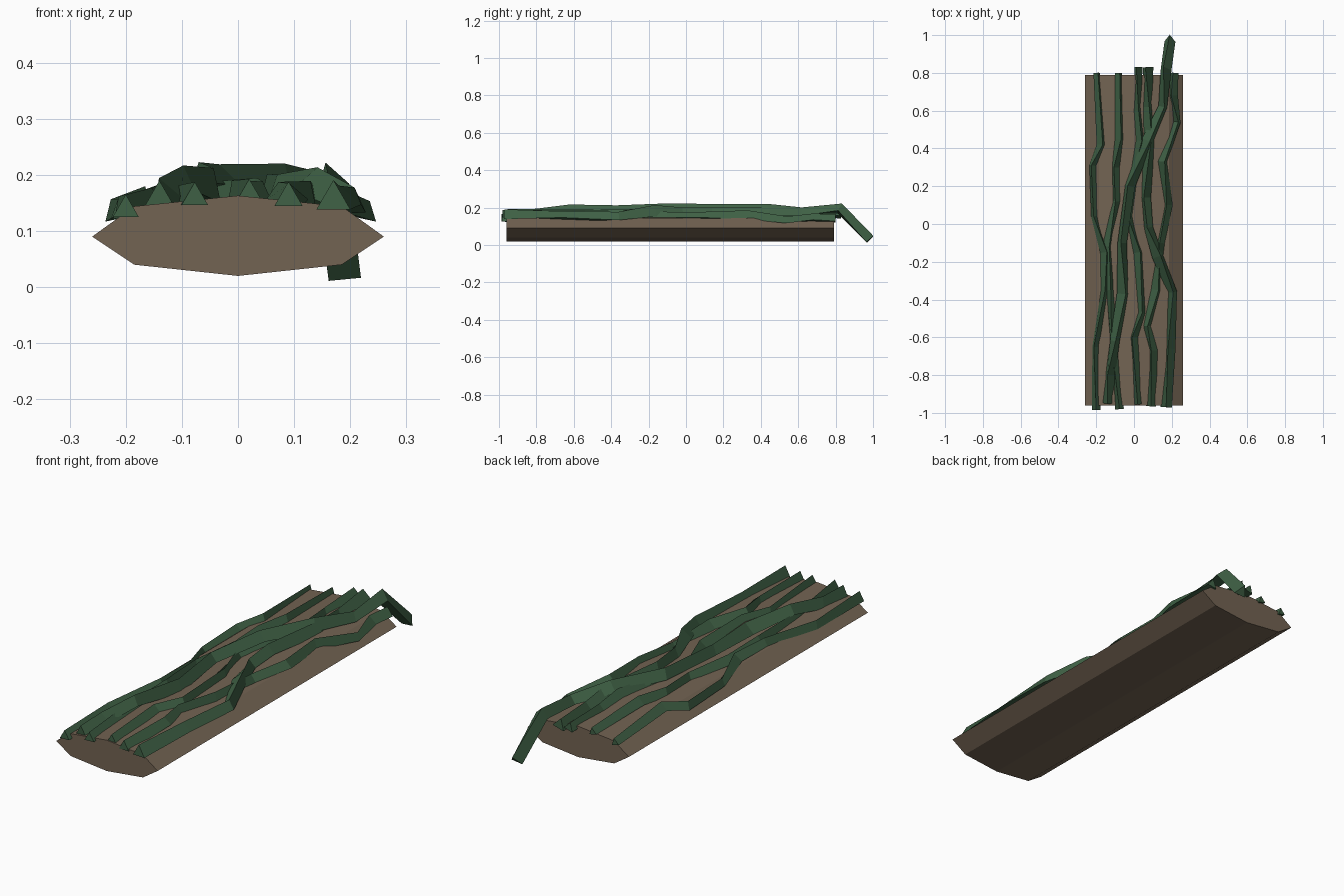
import bpy, math
from mathutils import Vector

if "Cube" in bpy.data.objects:
    bpy.data.objects.remove(bpy.data.objects["Cube"])


def material(name, rgb):
    m = bpy.data.materials.new(name)
    m.diffuse_color = (*rgb, 1)
    m.use_nodes = True
    m.node_tree.nodes["Principled BSDF"].inputs["Base Color"].default_value = m.diffuse_color
    return m


bark = material("bark", (0.17, 0.125, 0.085))
green = material("vine green", (0.05, 0.12, 0.06))


def sweep(name, rings, mat):
    # Skin equal-sized rings into a capped, flat-faced solid
    n = len(rings[0])
    verts = [p for r in rings for p in r]
    faces = [(i * n + j, i * n + (j + 1) % n, (i + 1) * n + (j + 1) % n, (i + 1) * n + j)
             for i in range(len(rings) - 1) for j in range(n)]
    faces += [tuple(reversed(range(n))), tuple(range(len(verts) - n, len(verts)))]
    me = bpy.data.meshes.new(name)
    me.from_pydata(verts, [], faces)
    me.materials.append(mat)
    ob = bpy.data.objects.new(name, me)
    bpy.context.collection.objects.link(ob)
    bpy.context.view_layer.objects.active = ob
    ob.select_set(True)
    bpy.ops.object.mode_set(mode='EDIT')
    bpy.ops.mesh.select_all(action='SELECT')
    bpy.ops.mesh.normals_make_consistent(inside=False)
    bpy.ops.object.mode_set(mode='OBJECT')
    ob.select_set(False)


# Eight-sided flattened log
profile = [(-.26, .09), (-.185, .04), (0, .02), (.185, .04),
           (.26, .09), (.185, .144), (0, .163), (-.185, .144)]
sweep("log", [[(x, y, z) for x, z in profile] for y in (-.96, .79)], bark)


def log_top(x):
    x = abs(x)
    return .163 - .1 * x if x < .185 else .144 - .72 * (x - .185)


def vine(name, points, radius, twist=.35):
    # Triangular tube; each point is x, y, height of its centre above the log
    path = [Vector((x, y, log_top(x) + h)) for x, y, h in points]
    rings = []
    for i, p in enumerate(path):
        t = (path[min(i + 1, len(path) - 1)] - path[max(i - 1, 0)]).normalized()
        side = t.cross(Vector((0, 0, 1))).normalized()
        up = side.cross(t)
        a0 = math.pi / 2 + twist * math.sin(i * 1.7)
        r = radius * (1 + .15 * math.sin(i * 2.3 + 1))
        rings.append([p + side * r * math.cos(a0 + k * math.tau / 3)
                      + up * r * math.sin(a0 + k * math.tau / 3) for k in range(3)])
    sweep(name, rings, green)


# Thin vines lying on the log
vine("vine_left", [(-.2, -.985, .005), (-.205, -.65, .01), (-.155, -.35, .008), (-.152, -.15, .008),
                   (-.21, .04, .01), (-.22, .31, .015), (-.172, .42, .008), (-.195, .8, .005)], .024)
vine("vine_left_inner", [(-.077, -.98, .005), (-.11, -.65, .005), (-.125, -.35, .008), (-.14, -.12, .008),
                         (-.095, .12, .01), (-.1, .3, .01), (-.075, .45, .01), (-.08, .8, .006)], .024)
vine("vine_middle", [(.02, -.955, .005), (-.003, -.6, .005), (.042, -.47, .008), (.025, -.15, .008),
                     (-.03, .04, .008), (-.01, .22, .008), (.035, .44, .008), (.02, .6, .008),
                     (.02, .83, .006)], .024)
vine("vine_right", [(.09, -.965, .005), (.1, -.67, .008), (.07, -.54, .008), (.12, -.35, .01),
                    (.14, -.1, .006), (.18, .1, .008), (.155, .33, .01), (.23, .54, .02),
                    (.205, .68, .012), (.21, .8, .012)], .026)

# Thicker vines crossing over the others
vine("vine_right_crossing", [(.17, -.97, .01), (.19, -.66, .012), (.205, -.36, .02), (.13, -.17, .03),
                             (.075, -.02, .018), (.06, .14, .015), (.085, .46, .012),
                             (.075, .62, .01), (.07, .83, .01)], .031)
vine("vine_drooping", [(-.14, -.95, .005), (-.13, -.8, .015), (-.1, -.62, .035), (-.055, -.37, .02),
                       (-.065, -.1, .038), (-.025, .2, .028), (.075, .44, .03), (.155, .62, .027),
                       (.165, .82, .045), (.19, .978, -.115)], .032)
